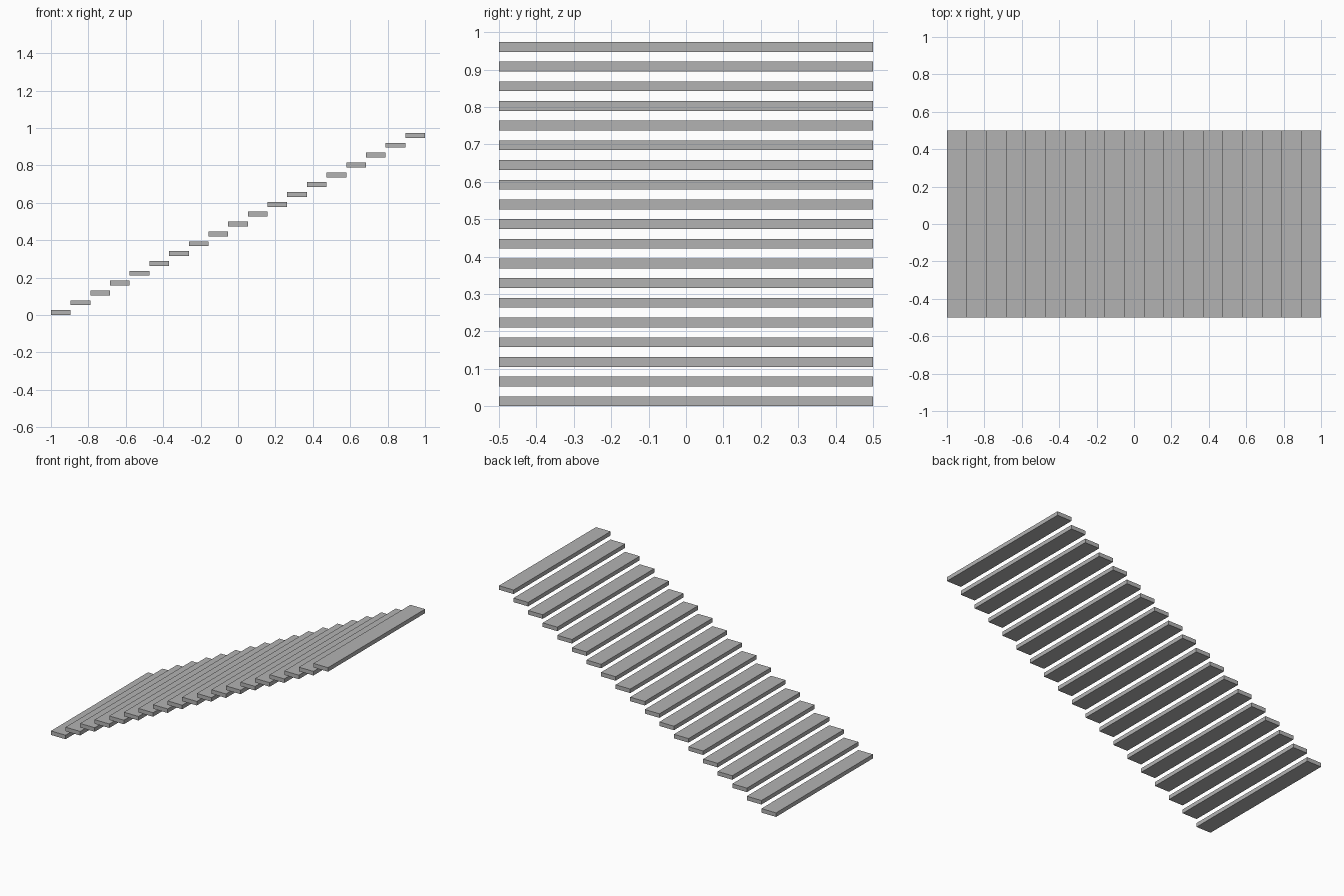
import bpy

# Remove the default cube
cube = bpy.data.objects.get("Cube")
if cube:
    bpy.data.objects.remove(cube, do_unlink=True)

# Single grey material
grey = bpy.data.materials.new("stone_grey")
grey.use_nodes = True
colour = (0.45, 0.45, 0.45, 1.0)
grey.diffuse_color = colour
grey.node_tree.nodes["Principled BSDF"].inputs["Base Color"].default_value = colour

# Stair proportions: each tread rises half its depth and is a quarter as thick
COUNT = 19
LENGTH = 2.0
WIDTH = 1.0
run = LENGTH / COUNT
rise = run / 2
thickness = run / 4


def add_tread(index):
    """Add one floating stair tread, climbing towards +x."""
    x = -LENGTH / 2 + run * (index + 0.5)
    z = rise * index + thickness / 2
    bpy.ops.mesh.primitive_cube_add(size=1, location=(x, 0, z))
    tread = bpy.context.object
    tread.name = f"stair_tread_{index + 1}"
    tread.scale = (run, WIDTH, thickness)
    bpy.ops.object.transform_apply(location=False, rotation=False, scale=True)
    tread.data.materials.append(grey)


# Flight of treads
for i in range(COUNT):
    add_tread(i)
